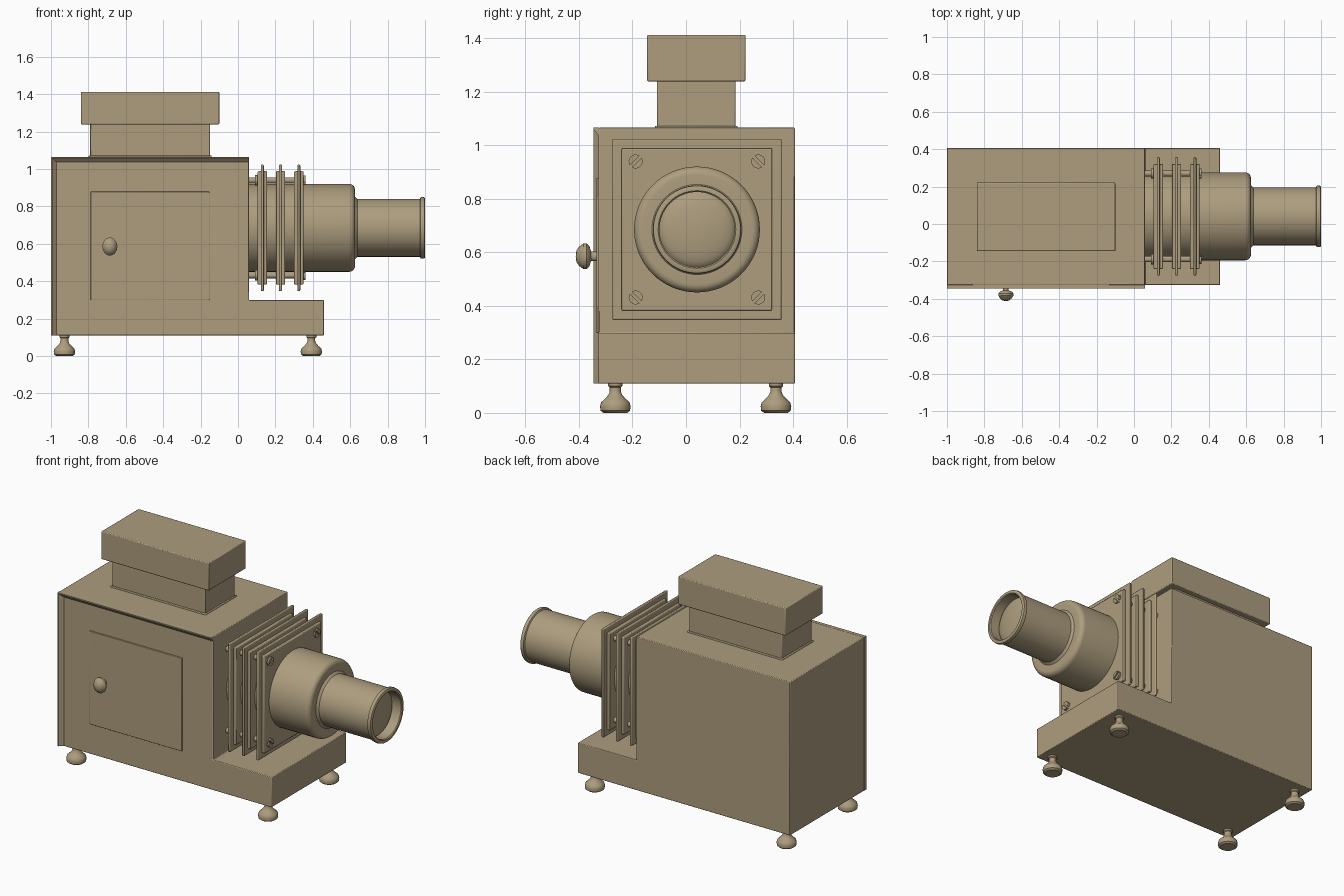
import bpy, bmesh
from math import sin, cos, pi
from mathutils import Matrix, Vector

if "Cube" in bpy.data.objects:
    bpy.data.objects.remove(bpy.data.objects["Cube"])

TAN = bpy.data.materials.new("tan_paint")
TAN.diffuse_color = (0.42, 0.34, 0.21, 1)
TAN.use_nodes = True
TAN.node_tree.nodes["Principled BSDF"].inputs["Base Color"].default_value = TAN.diffuse_color


def finish(name, bm, bevel=0, smooth=True, segments=2):
    bmesh.ops.recalc_face_normals(bm, faces=bm.faces)
    me = bpy.data.meshes.new(name)
    bm.to_mesh(me)
    bm.free()
    ob = bpy.data.objects.new(name, me)
    bpy.context.collection.objects.link(ob)
    me.materials.append(TAN)
    if bevel:
        m = ob.modifiers.new("soft_edges", 'BEVEL')
        m.width, m.segments = bevel, segments
        m.limit_method = 'ANGLE'
    if smooth:
        bpy.ops.object.select_all(action='DESELECT')
        bpy.context.view_layer.objects.active = ob
        ob.select_set(True)
        bpy.ops.object.shade_smooth_by_angle(angle=0.6)
    return ob


def box(name, x, y, z, bevel=0.005):
    bm = bmesh.new()
    size = [b - a for a, b in (x, y, z)]
    mid = [(a + b) / 2 for a, b in (x, y, z)]
    bmesh.ops.create_cube(bm, size=1, matrix=Matrix.Translation(mid) @ Matrix.Diagonal((*size, 1)))
    return finish(name, bm, bevel)


def prism(name, points, depth, bevel=0):
    """Extrude a 3D outline along a vector."""
    bm = bmesh.new()
    f = bm.faces.new([bm.verts.new(p) for p in points])
    r = bmesh.ops.extrude_face_region(bm, geom=[f], use_keep_orig=True)
    verts = [v for v in r["geom"] if isinstance(v, bmesh.types.BMVert)]
    bmesh.ops.translate(bm, verts=verts, vec=depth)
    return finish(name, bm, bevel)


def lathe(name, profile, origin, axis, steps=48):
    """Revolve (radius, distance) points around an axis through origin."""
    bm = bmesh.new()
    rot = Vector((0, 0, 1)).rotation_difference(Vector(axis)).to_matrix()
    vs = [bm.verts.new(rot @ Vector((r, 0, d)) + Vector(origin)) for r, d in profile]
    es = [bm.edges.new(p) for p in zip(vs, vs[1:])]
    bmesh.ops.spin(bm, geom=vs + es, cent=origin, axis=axis, angle=2 * pi, steps=steps)
    bmesh.ops.remove_doubles(bm, verts=bm.verts, dist=0.0003)
    return finish(name, bm)


# Housing with the low step under the lens
FY, BY = -0.327, 0.407
prism("lamp_housing", [(x, FY, z) for x, z in
      [(-1, 0.11), (0.46, 0.11), (0.46, 0.298), (0.058, 0.298), (0.058, 1.065), (-1, 1.065)]],
      (0, BY - FY, 0), 0.004)

# Sloping lips on the top and left edges of the front
prism("front_top_lip", [(-1, FY + 0.002, 1.065), (-1, -0.346, 1.065), (-1, -0.346, 1.058),
                        (-1, FY + 0.002, 1.035)], (1.058, 0, 0))
prism("front_left_lip", [(-1, FY + 0.002, 0.11), (-1, -0.346, 0.11), (-0.993, -0.346, 0.11),
                         (-0.968, FY + 0.002, 0.11)], (0, 0, 0.955))

# Chimney and its cap
box("chimney", (-0.79, -0.15), (-0.108, 0.185), (1.05, 1.25))
box("chimney_foot", (-0.798, -0.142), (-0.116, 0.193), (1.06, 1.072), 0.004)
box("chimney_cap", (-0.84, -0.10), (-0.145, 0.222), (1.238, 1.412))

# Door and knob
box("door", (-0.788, -0.152), (-0.335, -0.32), (0.298, 0.878), 0.003)
knob = lathe("door_knob", [(0, 0), (0.018, 0), (0.018, 0.022), (0.036, 0.027), (0.048, 0.038),
             (0.048, 0.05), (0.036, 0.066), (0.022, 0.076), (0, 0.079)], (0, 0, 0), (0, -1, 0), 32)
knob.location = (-0.685, -0.333, 0.585)
knob.scale.x = 0.83

# Four turned feet
foot = [(0, 0), (0.04, 0), (0.05, 0.008), (0.052, 0.025), (0.048, 0.04), (0.034, 0.054),
        (0.023, 0.068), (0.019, 0.08), (0.019, 0.095), (0.024, 0.1), (0.024, 0.112), (0, 0.112)]
foot = [(r * 1.1, z) for r, z in foot]
for sx, x in (("left", -0.928), ("right", 0.392)):
    for sy, y in (("front", -0.264), ("back", 0.336)):
        lathe(f"{sy}_{sx}_foot", foot, (x, y, 0), (0, 0, 1), 32)

# Lens barrels with rounded shoulder, lipped open end and convex glass
CY, CZ = 0.041, 0.685
shoulder = [(0.205 + 0.03 * cos(a * pi / 12), 0.595 + 0.03 * sin(a * pi / 12)) for a in range(7)]
barrel = [(0, 0.05), (0.235, 0.05)] + shoulder + [(0.168, 0.625), (0.155, 0.638), (0.155, 0.972),
          (0.163, 0.976), (0.165, 0.985), (0.163, 0.997), (0.158, 1.0), (0.145, 1.0), (0.14, 0.995),
          (0.14, 0.93)]
glass = [(0.14 * cos(a * pi / 12), 0.93 + 0.03 * sin(a * pi / 12)) for a in range(1, 7)]
lathe("lens_barrel", barrel, (0, CY, CZ), (1, 0, 0), 64)
lathe("lens_glass", [(0.142, 0.93)] + glass, (0, CY, CZ), (1, 0, 0), 64)

# Three square cooling plates, each a thick core with a thin flange
for i, x in enumerate((0.13, 0.227, 0.325)):
    for part, hy, hz, t in (("flange", 0.316, 0.338, 0.008), ("core", 0.281, 0.303, 0.025)):
        box(f"plate_{part}_{i + 1}", (x - t, x + t), (CY - hy, CY + hy), (CZ - hz, CZ + hz), 0.005)

# Corner rods with slotted screw heads
for sy in (-1, 1):
    for sz in (-1, 1):
        y, z = CY + sy * 0.229, CZ + sz * 0.254
        lathe("plate_rod", [(0, 0.05), (0.016, 0.05), (0.016, 0.09), (0.028, 0.09), (0.028, 0.105),
              (0.016, 0.105), (0.016, 0.345), (0.03, 0.345), (0.03, 0.351), (0, 0.351)],
              (0, y, z), (1, 0, 0), 24)
        for half in (0, pi):
            pts = []
            for k in range(13):
                a = 0.2 + (pi - 0.4) * k / 12
                t = a + half - sy * sz * pi / 4
                pts.append((0.35, y + 0.026 * cos(t), z + 0.026 * sin(t)))
            prism("screw_head_half", pts, (0.012, 0, 0))
